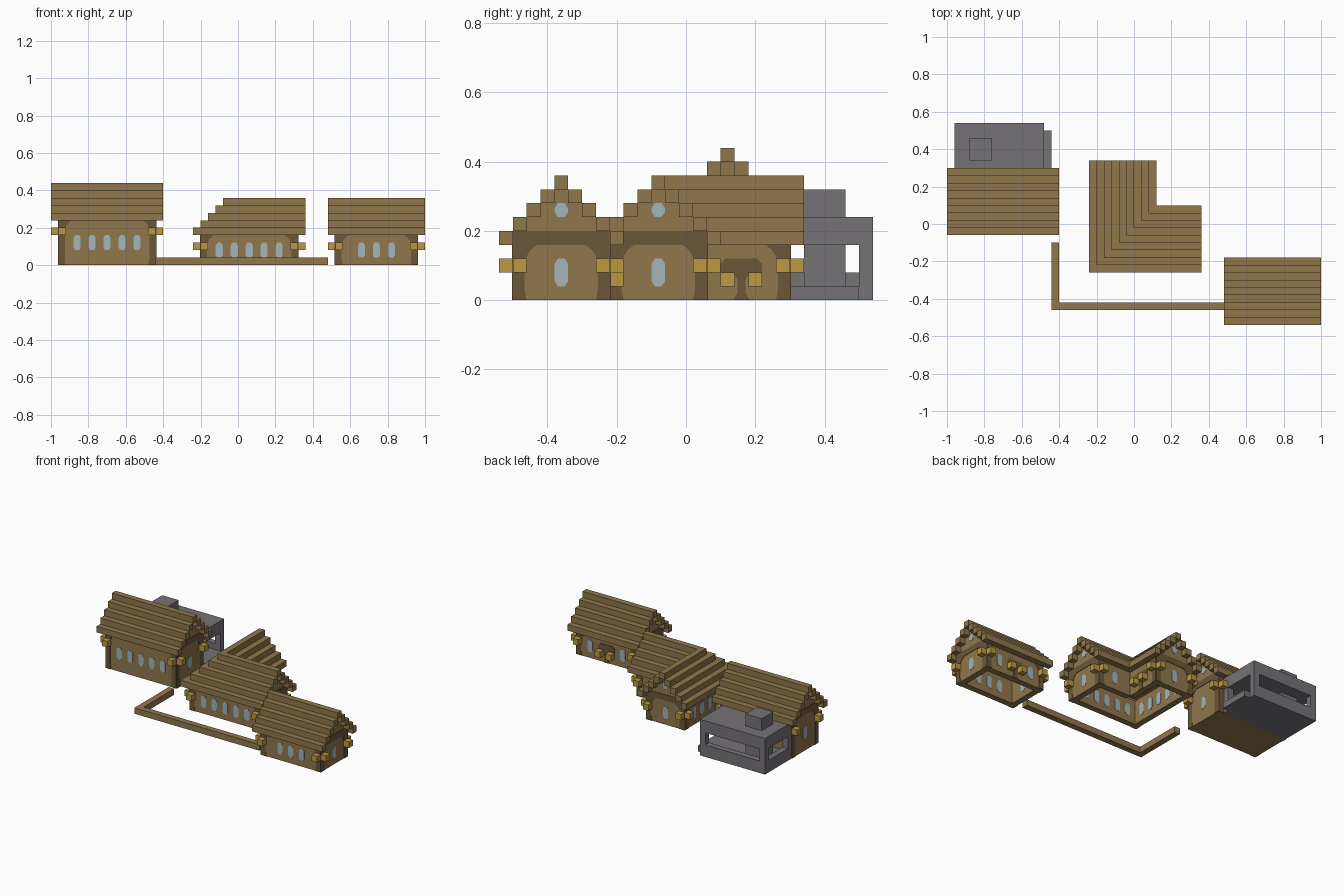
import bpy, bmesh
from mathutils import Vector

cube = bpy.data.objects.get("Cube")
if cube:
    bpy.data.objects.remove(cube)

S = 0.04  # building module


def material(name, rgb):
    m = bpy.data.materials.new(name)
    m.use_nodes = True
    m.diffuse_color = (*rgb, 1)
    m.node_tree.nodes["Principled BSDF"].inputs["Base Color"].default_value = (*rgb, 1)
    return m


timber = material("timber", (0.28, 0.185, 0.073))
beam = material("dark beam", (0.147, 0.095, 0.042))
brass = material("brass", (0.49, 0.32, 0.055))
glass = material("glass", (0.36, 0.47, 0.5))
stone = material("stone", (0.18, 0.17, 0.185))

parts = {}  # part name -> (bmesh, material)


def part(name, mat):
    if name not in parts:
        parts[name] = (bmesh.new(), mat)
    return parts[name][0]


def box(name, mat, x, y, z):
    prism(name, mat, [(x[0], z[0]), (x[1], z[0]), (x[1], z[1]), (x[0], z[1])],
          ("y", 1, 0), y[0], y[1])


def prism(name, mat, outline, face, d0, d1):
    """Extrude a (u, z) outline on a wall face from depth d0 to d1."""
    axis, sign, plane = face
    bm = part(name, mat)

    def ring(d):
        at = plane + sign * d
        return [bm.verts.new(Vector((u, at, z) if axis == "y" else (at, u, z)))
                for u, z in outline]

    a, b = ring(d0), ring(d1)
    faces = [bm.faces.new(a), bm.faces.new(b)]
    for i in range(len(a)):
        j = (i + 1) % len(a)
        faces.append(bm.faces.new((a[i], a[j], b[j], b[i])))
    bmesh.ops.recalc_face_normals(bm, faces=faces)


def window(house, face, u, z, h):
    # Pane with clipped corners, showing on both sides of the wall
    w, c = 0.019, 0.009
    half = [(w - c, z), (w, z + c * 1.6), (w, z + h - c * 1.6), (w - c, z + h)]
    pts = [(u + a, b) for a, b in half] + [(u - a, b) for a, b in reversed(half)]
    prism(house + "_windows", glass, pts, face, -S - 0.002, 0.002)


def lamp(house, face, u, z):
    prism(house + "_lamps", brass, [(u - S / 2, z), (u + S / 2, z),
          (u + S / 2, z + S), (u - S / 2, z + S)], face, 0, S)


def door(house, face, u, lamps=True):
    # Hood, narrow flared door and a lamp on each side
    hood = [(0.06, 0.075), (0.06, 0.105), (0.045, 0.12)]
    leaf = [(0.024, 0), (0.012, 0.02), (0.012, 0.06), (0.02, 0.075)]
    for half in (hood, leaf):
        pts = [(u + a, b) for a, b in half] + [(u - a, b) for a, b in reversed(half)]
        prism(house + "_door", beam, pts, face, 0, 0.004)
    if lamps:
        lamp(house, face, u - S, S)
        lamp(house, face, u + S, S)


def wall(house, face, u0, u1, h, gable=False, windows=(), posts=(True, True),
         lamps=(True, True)):
    mid, half = (u0 + u1) / 2, (u1 - u0) / 2
    # Wall panel, with a stepped gable where needed
    right = [(half, 0), (half, h)]
    if gable:
        right = [(half, 0)]
        for k in range(4):
            right += [(half - k * S, h + k * S), (half - k * S, h + (k + 1) * S)]
        right = [p for i, p in enumerate(right) if i != 1]
    pts = [(mid + a, b) for a, b in right] + [(mid - a, b) for a, b in reversed(right)]
    prism(house + "_walls", timber, pts, face, -S, 0)
    # Curved corner posts and their lamps
    for s, end, post, lit in ((1, u0, posts[0], lamps[0]), (-1, u1, posts[1], lamps[1])):
        if post:
            shape = [(0, 0), (S, 0), (0.034, 0.03), (0.034, h - 0.06),
                     (0.042, h - 0.03), (0.052, h - 0.015), (0.07, h), (0, h)]
            prism(house + "_posts", beam, [(end + s * a, b) for a, b in shape],
                  face, -0.001, 0.003)
        if lit:
            lamp(house, face, end + s * S / 2, h - 2 * S)
    if gable:
        prism(house + "_tie_beams", beam, [(u0, h), (u1, h), (u1, h + S), (u0, h + S)],
              face, -0.001, 0.003)
        window(house, face, mid, h - 0.12 if h < 0.2 else h - 0.16, 2 * S)
        window(house, face, mid, h + 2 * S, S)
    for u in windows:
        window(house, face, u, S if h < 0.2 else 2 * S, 2 * S)


def level(i, h):
    z = h + S * (4 - abs(i - 4))
    return (z, z + S)


def gable_roof(house, x, y0, h):
    for i in range(9):
        box(house + "_roof", timber, x, (y0 + i * S, y0 + (i + 1) * S), level(i, h))


def row(mid, n):
    return [mid + 2 * S * (i - (n - 1) / 2) for i in range(n)]


# Tall house on the right
h = 0.24
wall("tall_house", ("y", -1, -0.02), -0.96, -0.44, h, windows=row(-0.7, 5))
wall("tall_house", ("y", 1, 0.26), -0.96, -0.44, h, lamps=(False, True))
door("tall_house", ("y", 1, 0.26), -0.7, lamps=False)
for face in (("x", 1, -0.44), ("x", -1, -0.96)):
    wall("tall_house", face, -0.02, 0.26, h, gable=True)
box("tall_house_floor", timber, (-0.93, -0.47), (0.01, 0.23), (0, 0.02))
gable_roof("tall_house", (-1, -0.4), -0.06, h)

# Small house on the left
h = 0.16
wall("small_house", ("y", -1, -0.5), 0.52, 0.96, h, windows=row(0.74, 3))
wall("small_house", ("y", 1, -0.22), 0.52, 0.96, h, windows=(0.62, 0.86))
door("small_house", ("y", 1, -0.22), 0.74)
for face in (("x", 1, 0.96), ("x", -1, 0.52)):
    wall("small_house", face, -0.5, -0.22, h, gable=True)
gable_roof("small_house", (0.48, 1), -0.54, h)

# Corner house in the middle
wall("corner_house", ("y", -1, -0.22), -0.2, 0.32, h, windows=row(0.06, 5))
wall("corner_house", ("x", -1, -0.2), -0.22, 0.3, h, windows=row(0.04, 5))
wall("corner_house", ("x", 1, 0.32), -0.22, 0.06, h, gable=True)
wall("corner_house", ("y", 1, 0.3), -0.2, 0.08, h, gable=True)
wall("corner_house", ("y", 1, 0.06), 0.08, 0.32, h, windows=(0.2,),
     posts=(False, True), lamps=(False, True))
wall("corner_house", ("x", 1, 0.08), 0.06, 0.3, h, posts=(False, True), lamps=(False, True))
door("corner_house", ("x", 1, 0.08), 0.16)
for i in range(9):
    x, y = -0.24 + i * S, -0.26 + i * S
    box("corner_house_roof", timber, (x, 0.36), (y, y + S), level(i, h))
    box("corner_house_roof", timber, (x, x + S), (y + S, 0.34), level(i, h))

# Low garden wall
box("garden_wall", timber, (-0.44, 0.48), (-0.46, -0.42), (0, S))
box("garden_wall", timber, (-0.44, -0.4), (-0.42, -0.1), (0, S))

# Open stone workshop behind the tall house
fx, fy = (-0.96, -0.48), (0.26, 0.54)
box("workshop_floor", stone, fx, fy, (0, S))
box("workshop_roof", stone, fx, fy, (0.16, 0.24))
for x in (-0.96, -0.52):
    for y in (0.26, 0.5):
        box("workshop_posts", stone, (x, x + S), (y, y + S), (S, 0.16))
box("workshop_low_wall", stone, (-0.92, -0.52), (0.5, 0.54), (S, 2 * S))
box("workshop_low_wall", stone, (-0.96, -0.92), (0.3, 0.5), (S, 2 * S))
box("workshop_step", stone, (-0.48, -0.44), (0.3, 0.5), (0, S))
box("workshop_chimney", stone, (-0.88, -0.76), (0.34, 0.46), (S, 0.32))

for name, (bm, mat) in parts.items():
    mesh = bpy.data.meshes.new(name)
    bm.to_mesh(mesh)
    bm.free()
    mesh.materials.append(mat)
    bpy.context.scene.collection.objects.link(bpy.data.objects.new(name, mesh))
